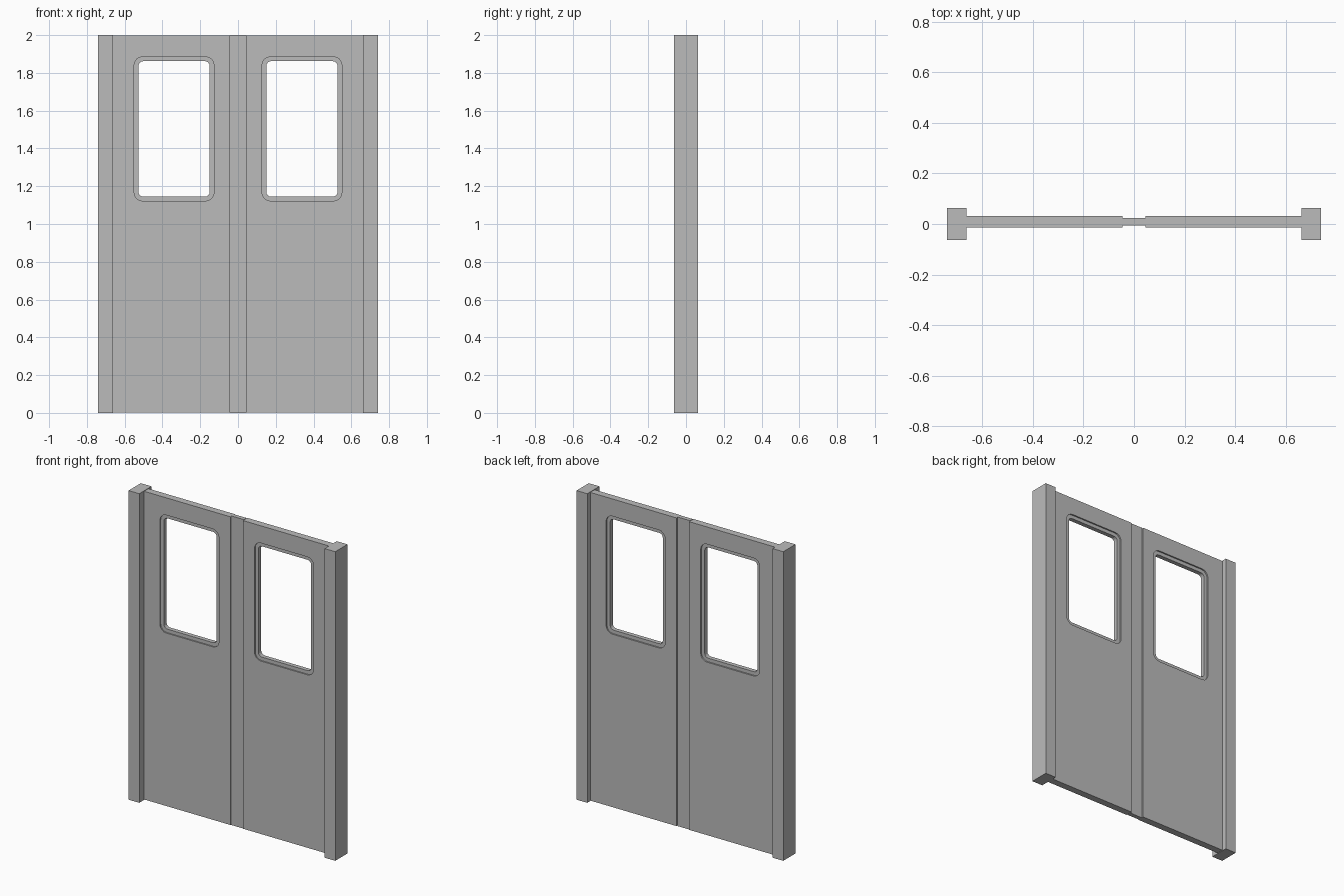
import bpy, bmesh, math

if "Cube" in bpy.data.objects:
    bpy.data.objects.remove(bpy.data.objects["Cube"], do_unlink=True)

# Single painted-metal colour
grey = bpy.data.materials.new("grey_metal")
grey.use_nodes = True
colour = (0.5, 0.5, 0.5, 1)
grey.diffuse_color = colour
grey.node_tree.nodes["Principled BSDF"].inputs["Base Color"].default_value = colour

POST_IN, POST_OUT, POST_Y = 0.663, 0.74, 0.0625
SEAM = 0.045                      # half width of the centre strip
SKIN = (-0.013, 0.032)            # door leaf faces, front and back
CORE = (-0.005, 0.023)            # recessed faces, front and back
TOP = 2.0
ARC_STEPS = 4


def finish(name, bm):
    bmesh.ops.remove_doubles(bm, verts=bm.verts, dist=0.0001)
    bmesh.ops.recalc_face_normals(bm, faces=bm.faces)
    mesh = bpy.data.meshes.new(name)
    bm.to_mesh(mesh)
    bm.free()
    mesh.materials.append(grey)
    obj = bpy.data.objects.new(name, mesh)
    bpy.context.collection.objects.link(obj)
    return obj


def box(name, x0, x1, y0, y1, z0, z1):
    bm = bmesh.new()
    bmesh.ops.create_cube(bm, size=1)
    for v in bm.verts:
        v.co = (x0 if v.co.x < 0 else x1,
                y0 if v.co.y < 0 else y1,
                z0 if v.co.z < 0 else z1)
    return finish(name, bm)


def rounded_rect(x0, x1, z0, z1, r):
    """Outline with the same point count for any corner radius."""
    corners = [(x1 - r, z1 - r), (x0 + r, z1 - r), (x0 + r, z0 + r), (x1 - r, z0 + r)]
    return [(cx + r * math.cos(a), cz + r * math.sin(a))
            for i, (cx, cz) in enumerate(corners)
            for a in [math.pi / 2 * (i + k / ARC_STEPS) for k in range(ARC_STEPS + 1)]]


def door_leaf(name, side):
    edge = rounded_rect(SEAM, POST_IN, 0.003, TOP - 0.003, 0)
    rim = rounded_rect(0.127, 0.55, 1.122, 1.885, 0.045)
    hole = rounded_rect(0.15, 0.527, 1.145, 1.862, 0.025)
    # Closed sweep: front skin, stepped window recess, opening, then the back
    sweep = [(edge, SKIN[0]), (rim, SKIN[0]), (rim, CORE[0]), (hole, CORE[0]),
             (hole, CORE[1]), (rim, CORE[1]), (rim, SKIN[1]), (edge, SKIN[1])]
    bm = bmesh.new()
    loops = [[bm.verts.new((side * x, y, z)) for x, z in outline] for outline, y in sweep]
    for a, b in zip(loops, loops[1:] + loops[:1]):
        for i in range(len(a)):
            j = (i + 1) % len(a)
            bm.faces.new((a[i], a[j], b[j], b[i]))
    return finish(name, bm)


# Door leaves and side posts
for label, side in (("left", 1), ("right", -1)):
    door_leaf(label + "_door_leaf", side)
    xs = sorted((side * POST_IN, side * POST_OUT))
    box(label + "_post", *xs, -POST_Y, POST_Y, 0, TOP)

# Recessed strip where the leaves meet
box("centre_strip", -SEAM, SEAM, *CORE, 0, TOP)
